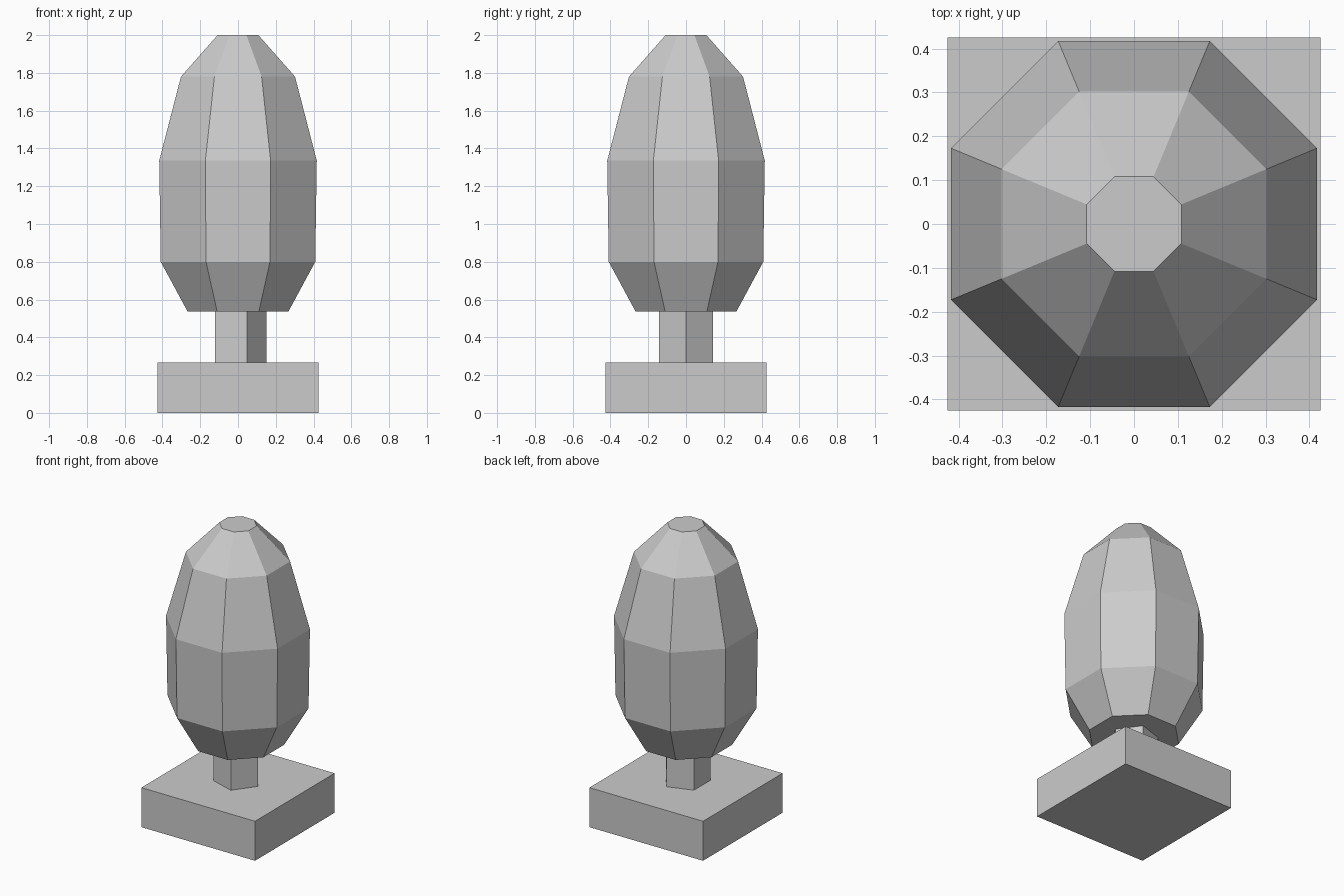
import bpy
import bmesh
import math

if "Cube" in bpy.data.objects:
    bpy.data.objects.remove(bpy.data.objects["Cube"])

# One flat colour
grey = bpy.data.materials.new("light_grey")
grey.diffuse_color = (0.6, 0.6, 0.6, 1.0)
grey.use_nodes = True
grey.node_tree.nodes["Principled BSDF"].inputs["Base Color"].default_value = grey.diffuse_color


def lathe(name, sides, rings, start):
    """Closed flat-faced solid from (radius, height) rings with few sides."""
    bm = bmesh.new()
    loops = []
    for radius, z in rings:
        loops.append([])
        for i in range(sides):
            a = start + math.tau * i / sides
            loops[-1].append(bm.verts.new((radius * math.cos(a), radius * math.sin(a), z)))
    for low, high in zip(loops, loops[1:]):
        for i in range(sides):
            j = (i + 1) % sides
            bm.faces.new((low[i], low[j], high[j], high[i]))
    bm.faces.new(loops[0][::-1])
    bm.faces.new(loops[-1])
    mesh = bpy.data.meshes.new(name)
    bm.to_mesh(mesh)
    bm.free()
    mesh.materials.append(grey)
    obj = bpy.data.objects.new(name, mesh)
    bpy.context.collection.objects.link(obj)
    return obj


# Square base slab
r = 0.425 * math.sqrt(2)
lathe("base", 4, [(r, 0.0), (r, 0.267)], math.pi / 4)

# Five-sided trunk
lathe("trunk", 5, [(0.15, 0.267), (0.15, 0.537)], 0.0)

# Eight-sided crown: distance of the flat sides from the axis, and height
profile = [(0.267, 0.537), (0.409, 0.80), (0.417, 1.335), (0.302, 1.78), (0.108, 2.0)]
lathe("crown", 8, [(d / math.cos(math.pi / 8), z) for d, z in profile], math.pi / 8)
